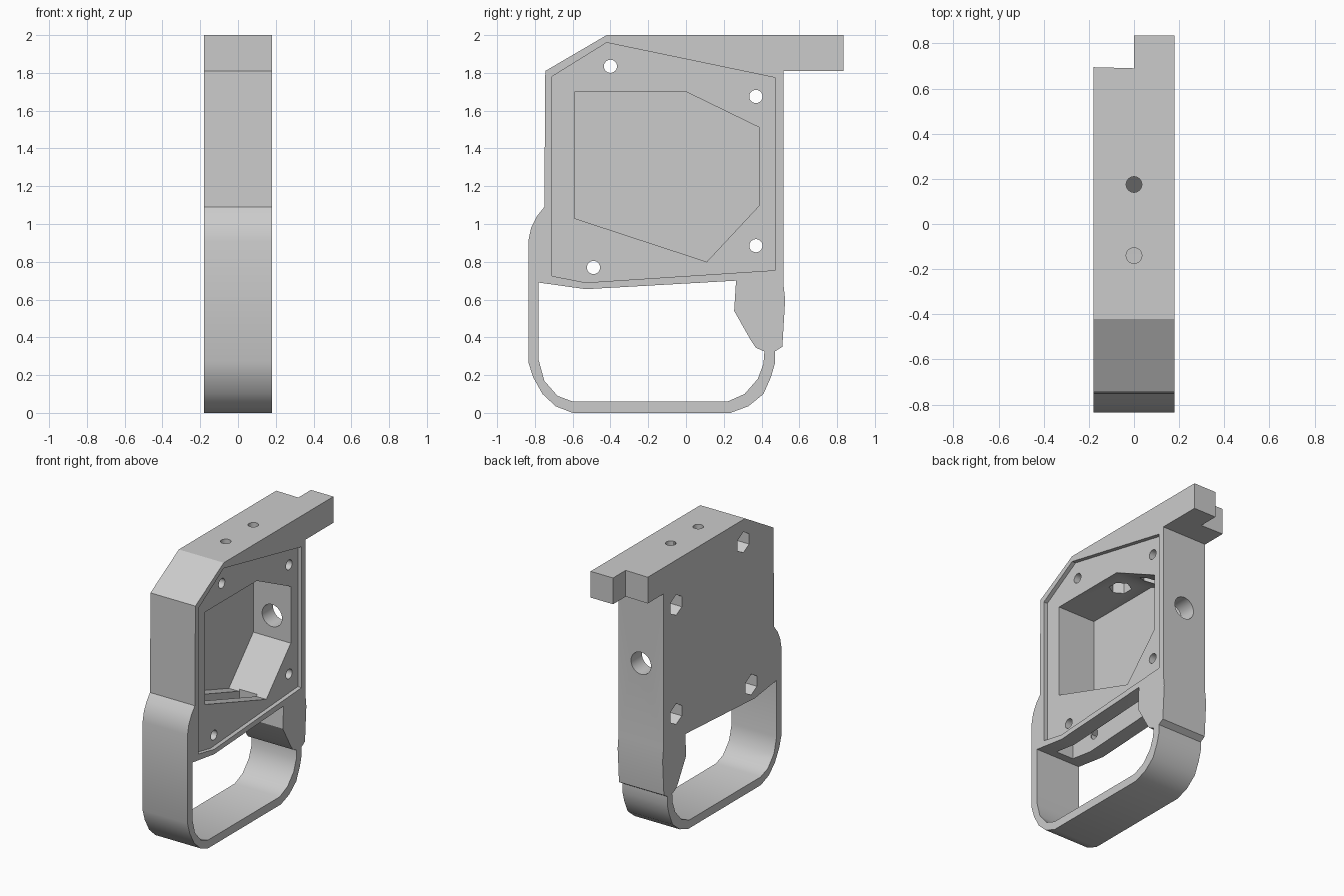
import bpy, bmesh, math
from mathutils import Matrix, Vector

cube = bpy.data.objects.get("Cube")
if cube:
    bpy.data.objects.remove(cube, do_unlink=True)

grey = bpy.data.materials.new("plain_grey")
grey.use_nodes = True
grey.diffuse_color = (0.6, 0.6, 0.6, 1)
grey.node_tree.nodes["Principled BSDF"].inputs["Base Color"].default_value = (0.6, 0.6, 0.6, 1)

HALF = 0.18


def prism(name, profile, start, end, axis="X"):
    """Extrude a 2D profile along an axis: (y, z) for X, (x, z) for Y, (x, y) for Z."""
    def place(p, h):
        return {"X": (h, *p), "Y": (p[0], h, p[1]), "Z": (*p, h)}[axis]
    bm = bmesh.new()
    face = bm.faces.new([bm.verts.new(place(p, start)) for p in profile])
    moved = bmesh.ops.extrude_face_region(bm, geom=[face])["geom"]
    shift = Vector(place((0, 0), end - start))
    bmesh.ops.translate(bm, vec=shift, verts=[g for g in moved if isinstance(g, bmesh.types.BMVert)])
    bmesh.ops.recalc_face_normals(bm, faces=bm.faces)
    mesh = bpy.data.meshes.new(name)
    bm.to_mesh(mesh)
    bm.free()
    mesh.materials.append(grey)
    obj = bpy.data.objects.new(name, mesh)
    bpy.context.collection.objects.link(obj)
    return obj


def ring(center, radius, sides):
    """Regular polygon with one corner pointing up."""
    return [(center[0] + radius * math.sin(math.tau * i / sides),
             center[1] + radius * math.cos(math.tau * i / sides)) for i in range(sides)]


def box(a0, a1, b0, b1):
    return [(a0, b0), (a1, b0), (a1, b1), (a0, b1)]


# Side outline: housing, top rail and hand guard
outline = [(-.42, 2), (-.745, 1.81), (-.75, 1.09), (-.79, 1.04), (-.82, .98), (-.835, .91),
           (-.835, .27), (-.81, .19), (-.76, .1), (-.69, .035), (-.6, 0), (.235, 0),
           (.33, .035), (.41, .1), (.45, .19), (.47, .26), (.47, .325), (.51, .35),
           (.525, .6), (.515, .69), (.515, 1.81), (.835, 1.81), (.835, 2)]
frame = prism("frame", outline, -HALF, HALF)

# Opening inside the guard
guard = [(-.78, .69), (-.78, .28), (-.75, .17), (-.68, .09), (-.6, .06), (.22, .06),
         (.31, .1), (.38, .18), (.41, .26), (.415, .325), (.37, .345), (.34, .39),
         (.255, .54), (.265, .7), (-.53, .655)]
cutters = [prism("guard_opening", guard, -.3, .3)]

# Shallow lid seat and deep pocket
seat = [(-.71, 1.78), (-.42, 1.96), (.47, 1.775), (.47, .755), (-.53, .69), (-.71, .725)]
pocket = [(-.59, 1.7), (0, 1.7), (.39, 1.51), (.39, 1.1), (.11, .8), (-.59, 1.03)]
cutters.append(prism("lid_seat", seat, .15, .3))
cutters.append(prism("deep_pocket", pocket, -.15, .3))

# Slot from the pocket down into the guard opening
cutters.append(prism("lower_slot", box(-.07, .07, -.71, .12), .5, 1.02, "Z"))

# Step at the end of the rail
step = [(-.3, .698), (0, .69), (0, 1), (-.3, 1)]
cutters.append(prism("rail_step", step, 1.7, 2.1, "Z"))

# Screw holes with hexagonal nut seats on the far side
for spot in [(-.4, 1.835), (.37, 1.675), (.37, .885), (-.49, .77)]:
    cutters.append(prism("screw_hole", ring(spot, .035, 24), -.3, .3))
    cutters.append(prism("nut_seat", ring(spot, .075, 6), -.3, -.08))

# Top bolt holes with nut seats in the pocket ceiling
for y in (-.14, .175):
    cutters.append(prism("bolt_hole", ring((0, y), .035, 24), 1.55, 2.1, "Z"))
    cutters.append(prism("bolt_nut_seat", ring((0, y), .075, 6), 1.58, 1.8, "Z"))

# Cable hole in the back wall
cutters.append(prism("cable_hole", ring((0, 1.26), .08, 32), .3, .7, "Y"))

# Apply the cuts, then drop the cutters
for cutter in cutters:
    mod = frame.modifiers.new(cutter.name, "BOOLEAN")
    mod.operation = "DIFFERENCE"
    mod.solver = "EXACT"
    mod.object = cutter
bpy.context.view_layer.update()
result = bpy.data.meshes.new_from_object(frame.evaluated_get(bpy.context.evaluated_depsgraph_get()))
frame.modifiers.clear()
frame.data = result
for cutter in cutters:
    bpy.data.objects.remove(cutter, do_unlink=True)

# Smooth the guard curves, keep the edges sharp
bpy.ops.object.select_all(action="DESELECT")
frame.select_set(True)
bpy.context.view_layer.objects.active = frame
bpy.ops.object.shade_smooth_by_angle(angle=math.radians(30))
